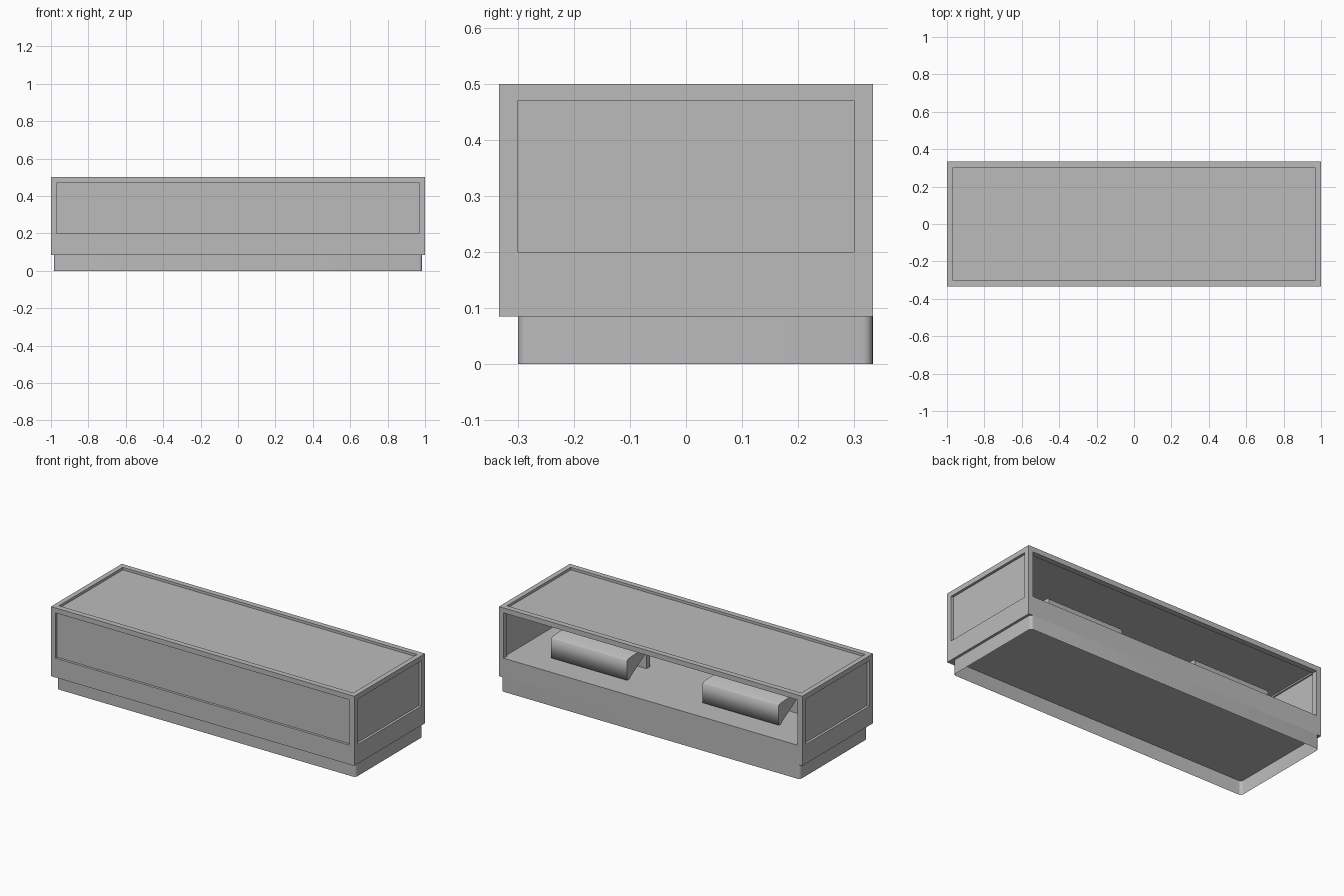
import bpy, bmesh, math

if "Cube" in bpy.data.objects:
    bpy.data.objects.remove(bpy.data.objects["Cube"])

grey = bpy.data.materials.new("light_grey")
grey.diffuse_color = (0.5, 0.5, 0.5, 1)
grey.use_nodes = True
grey.node_tree.nodes["Principled BSDF"].inputs["Base Color"].default_value = grey.diffuse_color


def make(name, bm, smooth=None):
    bmesh.ops.recalc_face_normals(bm, faces=bm.faces)
    me = bpy.data.meshes.new(name)
    bm.to_mesh(me)
    bm.free()
    ob = bpy.data.objects.new(name, me)
    bpy.context.collection.objects.link(ob)
    me.materials.append(grey)
    if smooth:
        bpy.ops.object.select_all(action='DESELECT')
        ob.select_set(True)
        bpy.context.view_layer.objects.active = ob
        bpy.ops.object.shade_smooth_by_angle(angle=math.radians(smooth))
    return ob


def box(name, x0, x1, y0, y1, z0, z1):
    bm = bmesh.new()
    bmesh.ops.create_cube(bm, size=1)
    for v in bm.verts:
        v.co = (x1 if v.co.x > 0 else x0, y1 if v.co.y > 0 else y0, z1 if v.co.z > 0 else z0)
    return make(name, bm)


# case frame: solid lower body plus posts and rails, made from grid cells
cuts = ([-1, -.97, .97, 1], [-.333, -.30, .30, .333], [.085, .2, .47, .5])


def solid(c):
    if min(c) < 0 or max(c) > 2:
        return False
    i, j, k = c
    return k == 0 or (i != 1) + (j != 1) + (k == 2) >= 2


bm = bmesh.new()
for n in range(27):
    c = (n // 9, n // 3 % 3, n % 3)
    if not solid(c):
        continue
    for ax in range(3):
        for side in (0, 1):
            nb = list(c)
            nb[ax] += 2 * side - 1
            if solid(nb):
                continue
            u, w = (ax + 1) % 3, (ax + 2) % 3
            ring = []
            for a, b in ((0, 0), (1, 0), (1, 1), (0, 1)):
                p = [0, 0, 0]
                p[ax] = cuts[ax][c[ax] + side]
                p[u] = cuts[u][c[u] + a]
                p[w] = cuts[w][c[w] + b]
                ring.append(bm.verts.new(p))
            bm.faces.new(ring)
bmesh.ops.remove_doubles(bm, verts=bm.verts, dist=1e-4)
make("case_frame", bm)

# recessed panels: top, front and both ends (the back is open)
r, t = .015, .006
box("top_panel", -.97, .97, -.30, .30, .5 - r - t, .5 - r)
box("front_panel", -.97, .97, -.333 + r, -.333 + r + t, .2, .47)
for name, s in (("left_panel", -1), ("right_panel", 1)):
    xs = sorted((s * (1 - r), s * (1 - r - t)))
    box(name, *xs, -.30, .30, .2, .47)

# hollow plinth skirt with rounded corners, set back from the front
bm = bmesh.new()
rad, pts = .018, []
for cx, cy, a0 in ((1, 1, 0), (-1, 1, 90), (-1, -1, 180), (1, -1, 270)):
    for k in range(6):
        a = math.radians(a0 + 18 * k)
        px = cx * (.985 - rad) + rad * math.cos(a)
        py = (.333 - rad if cy > 0 else -.30 + rad) + rad * math.sin(a)
        pts.append((px, py))
low = [bm.verts.new((x, y, 0)) for x, y in pts]
high = [bm.verts.new((x, y, .085)) for x, y in pts]
for k in range(len(pts)):
    m = (k + 1) % len(pts)
    bm.faces.new((low[k], low[m], high[m], high[k]))
make("plinth", bm, 40)

# two wedge-shaped units inside, each on a small foot
profile = [(.2, .21), (.2, .325), (.19, .333), (-.03, .345), (-.03, .332), (.185, .206)]
for name, cx in (("left", -.5), ("right", .5)):
    bm = bmesh.new()
    face = bm.faces.new([bm.verts.new((cx - .25, y, z)) for y, z in profile])
    ext = bmesh.ops.extrude_face_region(bm, geom=[face])
    for v in ext["geom"]:
        if isinstance(v, bmesh.types.BMVert):
            v.co.x += .5
    make(name + "_wedge", bm, 80)
    box(name + "_foot", cx - .24, cx + .24, -.03, .0, .2, .335)
